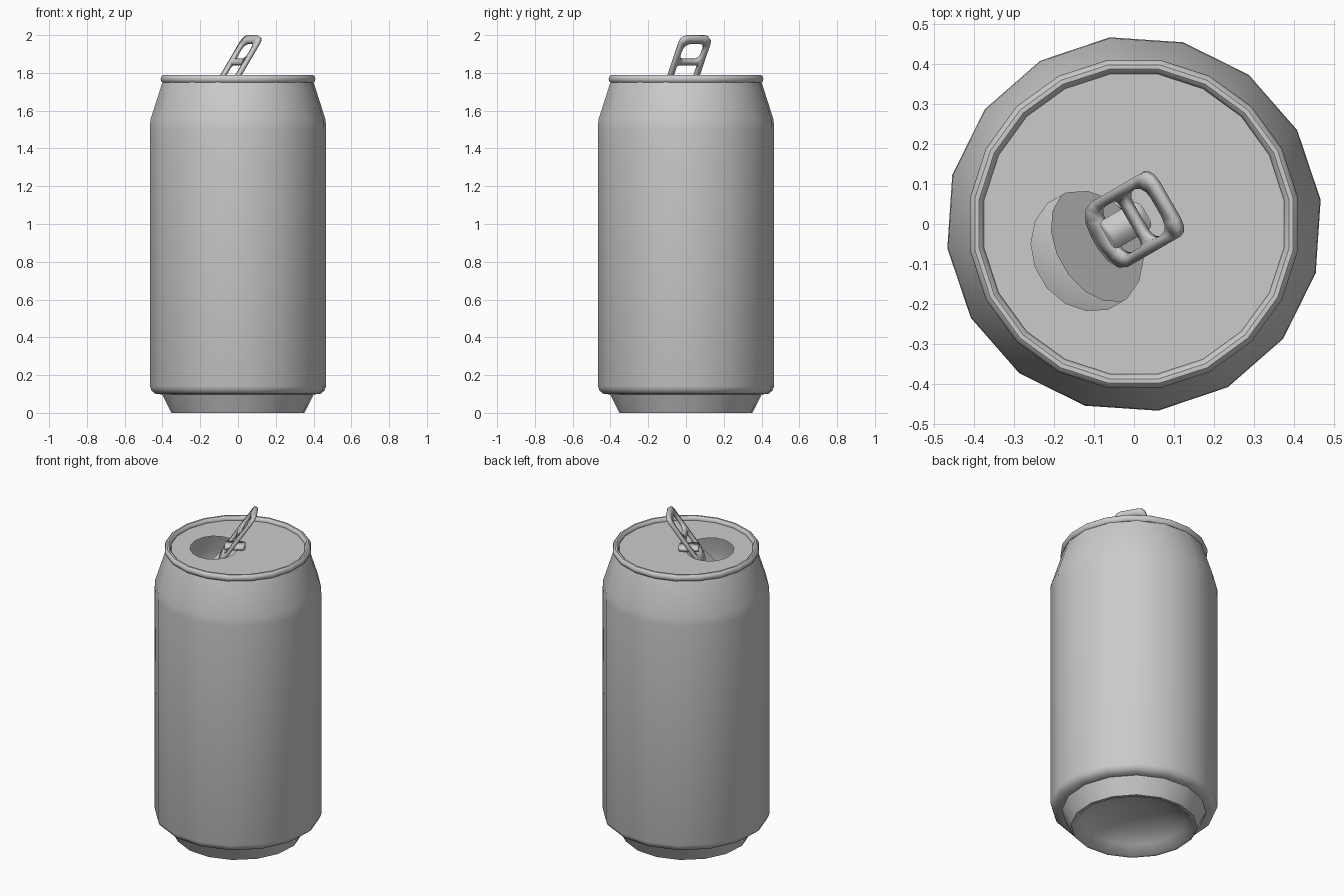
import bpy, bmesh, math
from mathutils import Matrix

if "Cube" in bpy.data.objects:
    bpy.data.objects.remove(bpy.data.objects["Cube"])

AXIS = math.radians(30)      # direction the pull tab points in
LID_Z = 1.765


def finish(name, bm, angle):
    me = bpy.data.meshes.new(name)
    bm.to_mesh(me)
    bm.free()
    ob = bpy.data.objects.new(name, me)
    bpy.context.scene.collection.objects.link(ob)
    bpy.ops.object.select_all(action='DESELECT')
    ob.select_set(True)
    bpy.context.view_layer.objects.active = ob
    bpy.ops.object.shade_smooth_by_angle(angle=math.radians(angle))
    return ob


def lathe(name, profile, sides, offset, angle, closed=False):
    """Revolve (radius, z) points around z."""
    bm = bmesh.new()
    rings = []
    for r, z in profile:
        if r == 0:
            rings.append([bm.verts.new((0, 0, z))] * sides)
            continue
        turns = [offset + math.tau * i / sides for i in range(sides)]
        rings.append([bm.verts.new((r * math.cos(t), r * math.sin(t), z)) for t in turns])
    pairs = list(zip(rings, rings[1:]))
    if closed:
        pairs.append((rings[-1], rings[0]))
    for a, b in pairs:
        for i in range(sides):
            j = (i + 1) % sides
            bm.faces.new(list(dict.fromkeys((a[i], a[j], b[j], b[i]))))
    bmesh.ops.recalc_face_normals(bm, faces=bm.faces)
    return finish(name, bm, angle)


def ellipse(cx, a, b, n, offset=0.0):
    return [(cx + a * math.cos(offset + math.tau * i / n),
             b * math.sin(offset + math.tau * i / n)) for i in range(n)]


def rounded_rect(x0, x1, hw, r_low, r_high, seg=3):
    """Rectangle along x with separate corner radii for its two ends."""
    pts = []
    corners = ((x1 - r_high, hw - r_high, r_high, 0), (x0 + r_low, hw - r_low, r_low, 90),
               (x0 + r_low, r_low - hw, r_low, 180), (x1 - r_high, r_high - hw, r_high, 270))
    for cx, cy, r, start in corners:
        for i in range(seg + 1):
            t = math.radians(start + 90 * i / seg)
            pts.append((cx + r * math.cos(t), cy + r * math.sin(t)))
    return pts


def sheet(name, loops, matrix, thickness=0.0):
    """Flat plate: first loop is the outline, the others are holes."""
    bm = bmesh.new()
    for loop in loops:
        vs = [bm.verts.new((x, y, 0)) for x, y in loop]
        for i, v in enumerate(vs):
            bm.edges.new((v, vs[(i + 1) % len(vs)]))
    bmesh.ops.triangle_fill(bm, edges=bm.edges[:], use_beauty=True, normal=(0, 0, 1))
    for f in bm.faces:
        f.normal_update()
        if f.normal.z < 0:
            f.normal_flip()
    bm.transform(matrix)
    ob = finish(name, bm, 35)
    if thickness:
        mod = ob.modifiers.new("thickness", 'SOLIDIFY')
        mod.thickness = thickness
        mod.offset = 0
    return ob


def placed(z, tilt=0.0, side=0.0):
    return (Matrix.Translation((0, 0, z)) @ Matrix.Rotation(AXIS, 4, 'Z')
            @ Matrix.Translation((0, side, 0)) @ Matrix.Rotation(-math.radians(tilt), 4, 'Y'))


# can wall with shoulder, foot and domed underside
lathe("can_body", [(0.40, 1.76), (0.407, 1.74), (0.468, 1.55), (0.47, 1.50), (0.47, 0.14),
                   (0.462, 0.118), (0.44, 0.10), (0.405, 0.098), (0.355, 0.0), (0.335, 0.0),
                   (0.29, 0.045), (0.21, 0.085), (0.11, 0.108), (0, 0.115)],
      16, math.radians(7.4), 46)

# rolled rim
rim = [(0.397 + 0.018 * math.cos(math.tau * i / 10), 1.768 + 0.021 * math.sin(math.tau * i / 10))
       for i in range(10)]
lathe("top_rim", rim, 20, math.radians(9), 40, closed=True)

# lid with its opening, and the flap pushed down inside
opening = ellipse(-0.135, 0.135, 0.155, 16, math.radians(11))
lid_edge = ellipse(0, 0.39, 0.39, 20, math.radians(9) - AXIS)
sheet("lid", [lid_edge, opening], placed(LID_Z))
sheet("opened_flap", [opening], placed(LID_Z - 0.003, 40))

# raised pull tab with two holes, and the tongue holding it to the lid
sheet("pull_tab", [rounded_rect(-0.18, 0.18, 0.093, 0.075, 0.04),
                   rounded_rect(0.03, 0.137, 0.066, 0.03, 0.04),
                   rounded_rect(-0.115, 0.0, 0.066, 0.03, 0.015)],
      placed(1.845, 56, 0.008), 0.02)
sheet("tab_tongue", [rounded_rect(-0.075, 0.04, 0.04, 0.012, 0.02)],
      placed(LID_Z + 0.013, 0, 0.008), 0.022)
